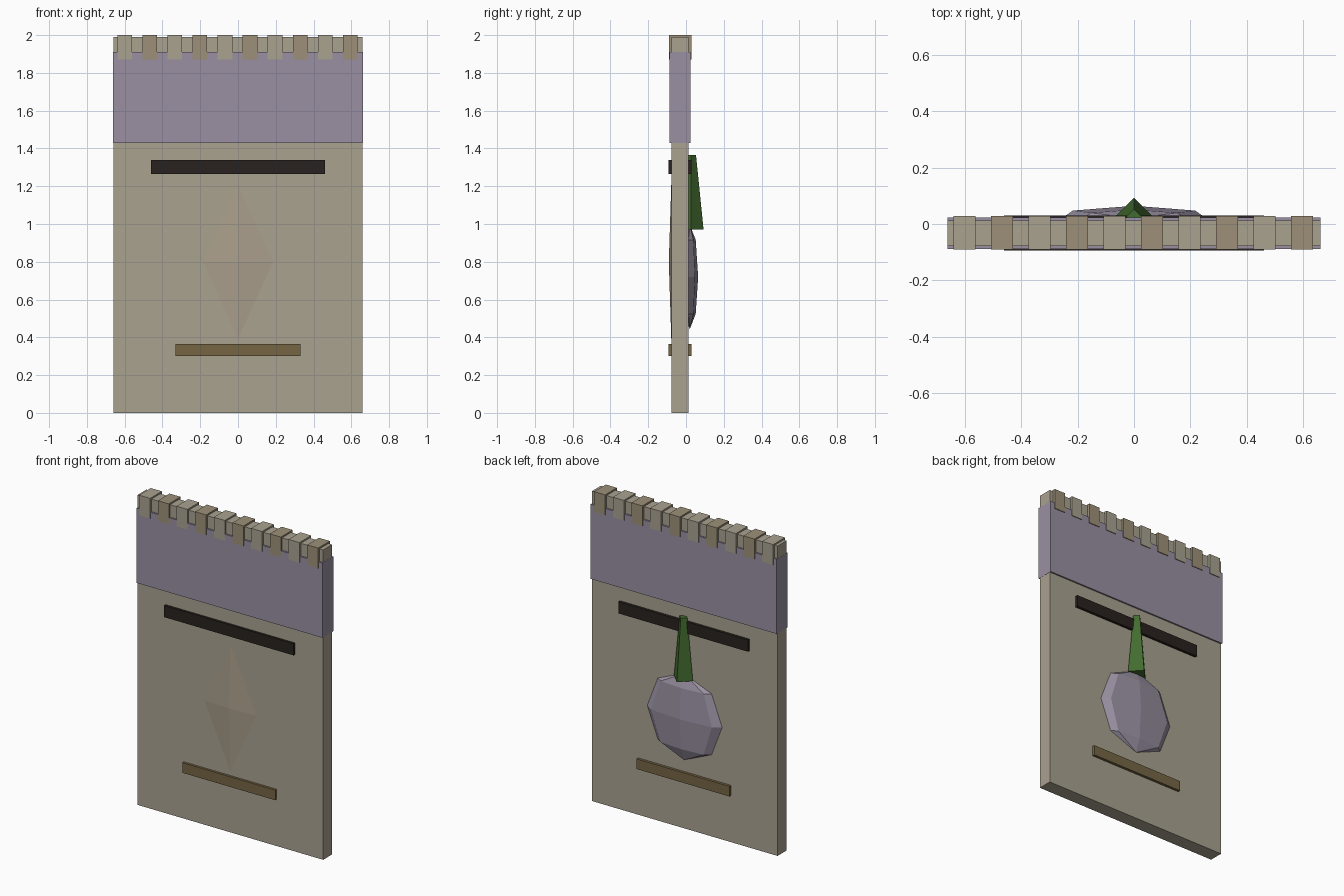
import bpy, bmesh
from math import sin, cos, pi

if "Cube" in bpy.data.objects:
    bpy.data.objects.remove(bpy.data.objects["Cube"])


def material(name, rgb):
    m = bpy.data.materials.new(name)
    m.diffuse_color = (*rgb, 1)
    m.use_nodes = True
    m.node_tree.nodes["Principled BSDF"].inputs["Base Color"].default_value = m.diffuse_color
    return m


PAPER = material("paper", (0.40, 0.36, 0.28))
PAPER_DARK = material("paper_dark", (0.34, 0.28, 0.19))
PAPER_WARM = material("paper_warm", (0.40, 0.345, 0.26))
PURPLE = material("purple", (0.32, 0.28, 0.36))
BLACK = material("dark_brown", (0.022, 0.016, 0.013))
GOLD = material("ochre", (0.18, 0.13, 0.057))
GREEN = material("green", (0.055, 0.15, 0.028))


def make(name, bm, mat):
    bmesh.ops.recalc_face_normals(bm, faces=bm.faces)
    me = bpy.data.meshes.new(name)
    bm.to_mesh(me)
    bm.free()
    me.materials.append(mat)
    ob = bpy.data.objects.new(name, me)
    bpy.context.collection.objects.link(ob)
    return ob


def box(name, x, y, z, mat):
    bm = bmesh.new()
    bmesh.ops.create_cube(bm, size=1)
    for v in bm.verts:
        v.co = [(a + b) / 2 + c * (b - a) for c, (a, b) in zip(v.co, (x, y, z))]
    return make(name, bm, mat)


def lathe(name, rings, sides, centre, y_scale, mat, facing=1):
    """Low-poly turned shape from (radius, z) rings, one edge facing +y or -y."""
    bm = bmesh.new()
    loops = []
    for r, z in rings:
        n = sides if r > 0 else 1
        loops.append([bm.verts.new((centre[0] + r * sin(2 * pi * i / sides),
                                    centre[1] + facing * y_scale * r * cos(2 * pi * i / sides),
                                    z)) for i in range(n)])
    for a, b in zip(loops, loops[1:]):
        for i in range(sides):
            j = (i + 1) % sides
            quad = [a[i % len(a)], a[j % len(a)], b[j % len(b)], b[i % len(b)]]
            bm.faces.new(list(dict.fromkeys(quad)))
    for end in (loops[0], loops[-1]):
        if len(end) > 2:
            bm.faces.new(end)
    return make(name, bm, mat)


# Packet body and coloured header wrapped round it
box("packet_body", (-0.66, 0.66), (-0.078, 0.013), (0, 1.99), PAPER)
box("header_band", (-0.661, 0.661), (-0.088, 0.023), (1.43, 1.91), PURPLE)

# Crimped top edge
for i in range(10):
    x = -0.6 + i * 0.1327
    box(f"crimp_{i + 1}", (x - 0.039, x + 0.039), (-0.091, 0.028), (1.87, 2.0),
        PAPER_DARK if i % 2 else PAPER)

# Printed strips, showing on both faces
box("title_strip", (-0.46, 0.46), (-0.093, 0.03), (1.265, 1.34), BLACK)
box("lower_strip", (-0.33, 0.33), (-0.093, 0.03), (0.30, 0.365), GOLD)

# Shallow diamond on the front
lathe("front_diamond", [(0, 0.36), (0.2, 0.80), (0, 1.24)], 4,
      (0, -0.077), 0.07, PAPER_WARM, -1)

# Faceted root and tapering stalk on the back
R = 0.277
lathe("root", [(R * sin(pi * k / 4) if 0 < k < 4 else 0, 0.72 - R * cos(pi * k / 4))
               for k in range(5)], 7, (0, 0.02), 0.16, PURPLE)
lathe("stalk", [(0.067, 0.97), (0.027, 1.365)], 4, (0, 0.026), 1, GREEN)
